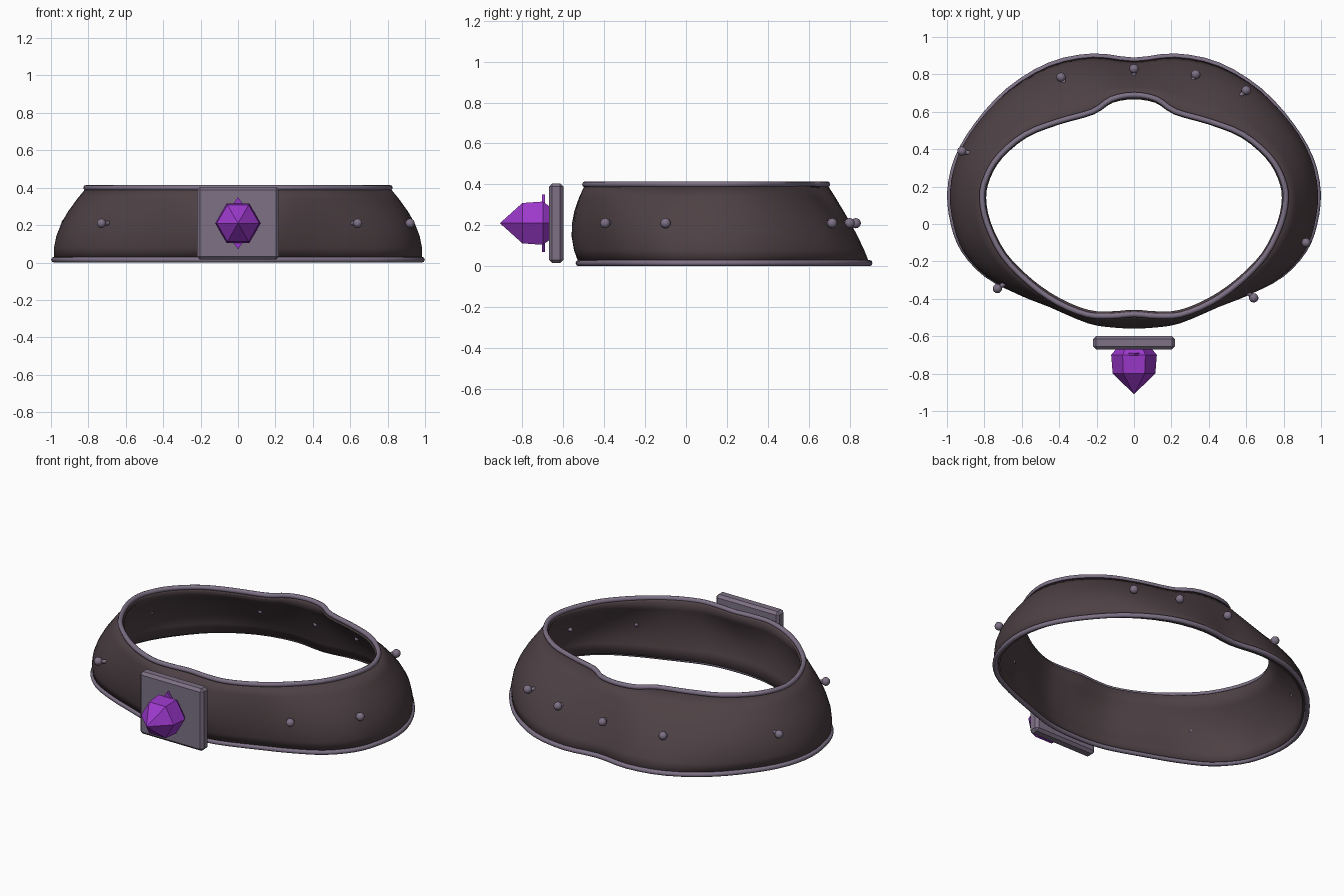
import bpy, bmesh, math
from mathutils import Vector, Matrix

if "Cube" in bpy.data.objects:
    bpy.data.objects.remove(bpy.data.objects["Cube"])


def material(name, rgb):
    m = bpy.data.materials.new(name)
    m.diffuse_color = (*rgb, 1)
    m.use_nodes = True
    m.node_tree.nodes["Principled BSDF"].inputs["Base Color"].default_value = m.diffuse_color
    return m


LEATHER = material("dark_leather", (0.075, 0.052, 0.058))
METAL = material("grey_violet_metal", (0.205, 0.165, 0.235))
PURPLE = material("purple_gem", (0.33, 0.04, 0.60))


def add_object(name, bm, mat, smooth=False):
    bmesh.ops.recalc_face_normals(bm, faces=bm.faces[:])
    me = bpy.data.meshes.new(name)
    for f in bm.faces:
        f.smooth = smooth
    bm.to_mesh(me)
    bm.free()
    me.materials.append(mat)
    ob = bpy.data.objects.new(name, me)
    bpy.context.collection.objects.link(ob)
    return ob


def closed_loop(half, steps=3):
    """Mirror a half outline across x and round it with a smooth spline."""
    pts = [Vector(p) for p in half]
    pts += [Vector((-x, y)) for x, y in half[-2:0:-1]]
    n, out = len(pts), []
    for i in range(n):
        a, b, c, d = (pts[(i + k) % n] for k in (-1, 0, 1, 2))
        for s in range(steps):
            t = s / steps
            out.append(0.5 * (2 * b + (c - a) * t + (2 * a - 5 * b + 4 * c - d) * t * t
                              + (3 * b - a - 3 * c + d) * t ** 3))
    return out


# Half outlines of the band, from back centre to front centre
bottom = closed_loop([(0, .875), (.22, .897), (.45, .85), (.67, .715), (.84, .53), (.945, .35),
                      (.984, .17), (.965, 0), (.91, -.14), (.79, -.27), (.62, -.36),
                      (.45, -.425), (.25, -.495), (.12, -.52), (0, -.525)])
middle = closed_loop([(0, .80), (.2, .805), (.4, .76), (.6, .685), (.78, .54), (.9, .36),
                      (.945, .17), (.93, 0), (.88, -.14), (.77, -.27), (.62, -.37),
                      (.45, -.445), (.25, -.53), (.12, -.553), (0, -.558)])
top = closed_loop([(0, .69), (.12, .668), (.22, .602), (.4, .55), (.58, .48), (.72, .365),
                   (.79, .25), (.812, .14), (.785, 0), (.70, -.17), (.56, -.315),
                   (.41, -.42), (.25, -.485), (.12, -.492), (0, -.483)])
Z0, Z1 = 0.015, 0.40

# Flared band lofted through the three outlines
bm = bmesh.new()
rows = []
LEVELS = 6
for k in range(LEVELS + 1):
    t = k / LEVELS
    w0, w1, w2 = (2 * t - 1) * (t - 1), 4 * t * (1 - t), t * (2 * t - 1)
    rows.append([bm.verts.new((*(a * w0 + b * w1 + c * w2), Z0 + (Z1 - Z0) * t))
                 for a, b, c in zip(bottom, middle, top)])
n = len(bottom)
for lo, hi in zip(rows, rows[1:]):
    for i in range(n):
        j = (i + 1) % n
        bm.faces.new((lo[i], lo[j], hi[j], hi[i]))
band = add_object("band", bm, LEATHER, True)
thick = band.modifiers.new("thickness", 'SOLIDIFY')
thick.thickness = 0.028
thick.offset = -1
bpy.context.view_layer.objects.active = band
band.select_set(True)
bpy.ops.object.shade_smooth_by_angle(angle=math.radians(40))

# Metal piping along both edges
for name, loop, z in (("lower_rim", bottom, Z0), ("upper_rim", top, Z1)):
    cu = bpy.data.curves.new(name, 'CURVE')
    cu.dimensions = '3D'
    cu.bevel_depth = 0.015
    cu.bevel_resolution = 2
    sp = cu.splines.new('POLY')
    sp.points.add(n - 1)
    for p, v in zip(sp.points, loop):
        p.co = (v.x, v.y, z, 1)
    sp.use_cyclic_u = True
    cu.materials.append(METAL)
    bpy.context.collection.objects.link(bpy.data.objects.new(name, cu))

# Round studs, each with a thin pin through the band
bm = bmesh.new()
for x, y in ((-.39, .785), (0, .83), (.33, .80), (.60, .715), (-.92, .39),
             (.92, -.10), (.64, -.395), (-.73, -.345)):
    c = Vector((x, y, 0.21))
    bmesh.ops.create_uvsphere(bm, u_segments=14, v_segments=8, radius=0.025,
                              matrix=Matrix.Translation(c))
    inward = (Vector((0, 0.15, 0.21)) - c).normalized()
    turn = inward.to_track_quat('Z', 'Y').to_matrix().to_4x4()
    bmesh.ops.create_cone(bm, cap_ends=True, segments=8, radius1=0.012, radius2=0.012, depth=0.07,
                          matrix=Matrix.Translation(c + inward * 0.035) @ turn)
add_object("studs", bm, METAL, True)

# Square plaque with chamfered edges
bm = bmesh.new()
bmesh.ops.create_cube(bm, size=1, matrix=Matrix.Translation((0, -0.635, 0.21))
                      @ Matrix.Diagonal((0.44, 0.07, 0.39, 1)))
bmesh.ops.bevel(bm, geom=bm.edges[:], offset=0.016, segments=1, affect='EDGES')
add_object("plaque", bm, METAL)

# Six-sided pointed gem
bm = bmesh.new()
rings = [[bm.verts.new((r * math.cos(i * math.pi / 3), y, 0.21 + r * math.sin(i * math.pi / 3)))
          for i in range(6)] for y, r in ((-.655, .085), (-.70, .122), (-.80, .114))]
tip = bm.verts.new((0, -0.91, 0.21))
bm.faces.new(rings[0])
for a, b in zip(rings, rings[1:]):
    for i in range(6):
        bm.faces.new((a[i], a[(i + 1) % 6], b[(i + 1) % 6], b[i]))
for i in range(6):
    bm.faces.new((rings[-1][i], rings[-1][(i + 1) % 6], tip))
add_object("gem", bm, PURPLE)

# Thin diamond plate behind the gem
bm = bmesh.new()
bmesh.ops.create_cone(bm, cap_ends=True, segments=4, radius1=0.14, radius2=0.14, depth=0.015,
                      matrix=Matrix.Translation((0, -0.696, 0.21)) @ Matrix.Diagonal((0.7, 1, 1, 1))
                      @ Matrix.Rotation(math.pi / 2, 4, 'X'))
add_object("diamond_plate", bm, PURPLE)
